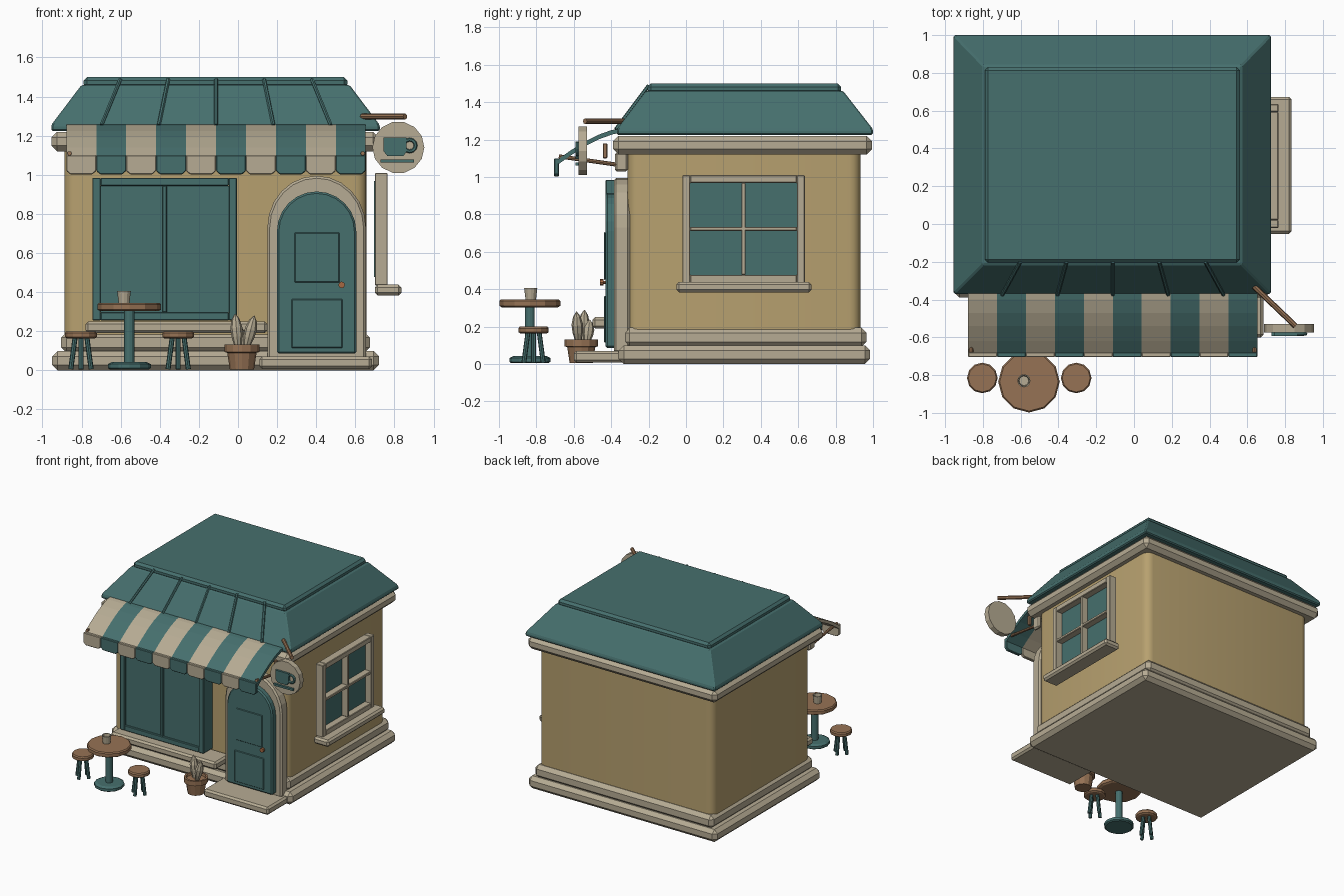
import bpy, bmesh, math
from mathutils import Vector

if "Cube" in bpy.data.objects:
    bpy.data.objects.remove(bpy.data.objects["Cube"])


def material(name, color):
    mat = bpy.data.materials.new(name)
    mat.use_nodes = True
    mat.diffuse_color = (*color, 1)
    mat.node_tree.nodes["Principled BSDF"].inputs["Base Color"].default_value = (*color, 1)
    return mat


teal = material("teal paint", (.061, .16, .155))
cream = material("cream stone", (.47, .41, .295))
plaster = material("ochre plaster", (.475, .355, .16))
wood = material("brown wood", (.305, .17, .09))
copper = material("copper", (.38, .14, .055))


def finish(name, mat, bm, bevel=0):
    bmesh.ops.recalc_face_normals(bm, faces=bm.faces)
    mesh = bpy.data.meshes.new(name)
    bm.to_mesh(mesh)
    bm.free()
    mesh.materials.append(mat)
    obj = bpy.data.objects.new(name, mesh)
    bpy.context.collection.objects.link(obj)
    if bevel:
        mod = obj.modifiers.new("edge", "BEVEL")
        mod.width = bevel
        mod.limit_method = "ANGLE"
    return obj


def loft(name, mat, rings, bevel=0):
    """Skin a stack of rings with equal point counts and cap both ends."""
    bm = bmesh.new()
    loops = [[bm.verts.new(p) for p in ring] for ring in rings]
    for low, high in zip(loops, loops[1:]):
        for i in range(len(low)):
            bm.faces.new((low[i - 1], low[i], high[i], high[i - 1]))
    bm.faces.new(loops[0])
    bm.faces.new(loops[-1])
    return finish(name, mat, bm, bevel)


def rect(x, y, z):
    return [(x[0], y[0], z), (x[1], y[0], z), (x[1], y[1], z), (x[0], y[1], z)]


def box(name, mat, x, y, z, bevel=0):
    return loft(name, mat, [rect(x, y, h) for h in z], bevel)


def lathe(name, mat, place, profile, sides=12):
    turn = [i * math.tau / sides for i in range(sides)]
    obj = loft(name, mat, [[(r * math.cos(a), r * math.sin(a), z) for a in turn]
                           for r, z in profile])
    obj.location = place
    return obj


def rod(name, mat, start, end, radius, sides=8):
    start, end = Vector(start), Vector(end)
    obj = lathe(name, mat, start, [(radius, 0), (radius, (end - start).length)], sides)
    obj.rotation_euler = (end - start).to_track_quat("Z", "Y").to_euler()
    return obj


def prism_y(name, mat, outline, y, bevel=0):
    return loft(name, mat, [[(px, d, pz) for px, pz in outline] for d in y], bevel)


def arch(x, half, base, spring, rise):
    """Outline of an arched doorway."""
    curve = [math.pi * i / 12 for i in range(13)]
    return ([(x + half, base)] +
            [(x + half * math.cos(a), spring + rise * math.sin(a)) for a in curve] +
            [(x - half, base)])


def window(name, frame, span, z, border, bar, depth, glass, on_side, cross):
    """Framed window on the front wall, or on the side wall."""
    def piece(part, mat, u, h, d, bevel=.004):
        x, y = (d, u) if on_side else (u, d)
        box(name + "_" + part, mat, x, y, h, bevel)
    (u0, u1), (z0, z1) = span, z
    inner = (u0 + border, u1 - border)
    piece("stile_a", frame, (u0, inner[0]), z, depth)
    piece("stile_b", frame, (inner[1], u1), z, depth)
    piece("bottom_rail", frame, inner, (z0, z0 + border), depth)
    piece("top_rail", frame, inner, (z1 - border, z1), depth)
    mid, level = (u0 + u1) / 2, (z0 + z1) / 2
    piece("mullion", frame, (mid - bar, mid + bar), (z0 + border, z1 - border), depth)
    if cross:
        piece("crossbar", frame, inner, (level - bar, level + bar), depth)
    piece("glass", teal, inner, (z0 + border, z1 - border), glass, 0)


# Building shell
box("foundation", cream, (-.95, .72), (-.36, .985), (0, .1), .028)
box("plinth", cream, (-.905, .675), (-.33, .965), (.09, .195), .028)
walls = box("walls", plaster, (-.888, .658), (-.313, .933), (.15, 1.16))
bm = bmesh.new()
bm.from_mesh(walls.data)
upright = [e for e in bm.edges if abs(e.verts[0].co.z - e.verts[1].co.z) > .5]
bmesh.ops.bevel(bm, geom=upright, offset=.06, segments=4, profile=.5, affect="EDGES")
bm.to_mesh(walls.data)
bm.free()
bpy.ops.object.select_all(action="DESELECT")
walls.select_set(True)
bpy.context.view_layer.objects.active = walls
bpy.ops.object.shade_smooth_by_angle()
box("cornice", cream, (-.955, .72), (-.39, .995), (1.12, 1.22), .03)

# Roof with a raised cap and seam ribs on the front slope
eave = ((-.955, .725), (-.37, 1))
loft("roof", teal, [rect(*eave, 1.225), rect(*eave, 1.255),
                    rect((-.8, .57), (-.215, .84), 1.46)], .008)
box("roof_cap", teal, (-.79, .56), (-.205, .83), (1.445, 1.5), .018)
for i in range(-2, 3):
    rod("roof_rib", teal, (-.112 + i * .293, -.375, 1.255),
        (-.112 + i * .245, -.2, 1.488), .01, 6)

# Striped awning with valance
curve = [(-.32, 1.265), (-.4, 1.25), (-.47, 1.225), (-.54, 1.19), (-.62, 1.14), (-.69, 1.09)]
section = curve + [(y + .008, z - .022) for y, z in reversed(curve)]
stripe = .1531
for i in range(10):
    left = -.878 + i * stripe
    right = left + stripe
    color = teal if i % 2 else cream
    loft("awning_stripe", color, [[(x, y, z) for y, z in section] for x in (left, right)])
    tab = [(left, 1.1), (right, 1.1), (right, 1.02), (right - .02, 1.002),
           (left + .02, 1.002), (left, 1.02)]
    prism_y("awning_valance", color, tab, (-.705, -.68), .004)
for x in (-.862, .638):
    rod("awning_arm", wood, (x, -.68, 1.11), (x, -.33, 1.06), .011)
    box("awning_arm_joint", wood, (x - .012, x + .012), (-.445, -.42), (1.1, 1.18), .004)
    box("awning_wall_bracket", cream, (x - .015, x + .015), (-.38, -.31), (1.03, 1.13), .01)

# Shop window and sill
window("shop_window", teal, (-.745, -.005), (.255, .985), .042, .012,
       (-.43, -.31), (-.415, -.32), False, False)
box("shop_window_sill", cream, (-.78, .15), (-.5, -.31), (.19, .25), .014)

# Arched door, step and knob
prism_y("door_frame", cream, arch(.402, .252, .06, .73, .265), (-.385, -.3), .012)
prism_y("door", teal, arch(.402, .203, .085, .71, .205), (-.43, -.35), .01)
for half, low, high in ((.115, .45, .705), (.13, .115, .365)):
    box("door_panel", teal, (.404 - half, .404 + half), (-.438, -.429), (low, high), .004)
rod("door_knob_stem", copper, (.53, -.42, .437), (.53, -.445, .437), .008)
rod("door_knob", copper, (.53, -.44, .437), (.53, -.46, .437), .017)
box("door_step", cream, (.11, .685), (-.6, -.33), (.008, .07), .014)

# Side window and sill
window("side_window", cream, (-.02, .635), (.435, 1.01), .042, .011,
       (.7, .765), (.695, .712), True, True)
box("side_window_sill", cream, (.7, .835), (-.052, .672), (.383, .438), .014)

# Hanging round sign with a cup emblem
rod("sign_disc", cream, (.82, -.53, 1.14), (.82, -.575, 1.14), .133, 14)
rod("sign_pole", wood, (.635, -.33, 1.298), (.855, -.54, 1.298), .015)
prism_y("sign_cup", teal, [(.765, 1.095), (.845, 1.095), (.862, 1.12), (.862, 1.19),
                           (.745, 1.19), (.745, 1.12)], (-.592, -.57))
box("sign_saucer", teal, (.728, .9), (-.592, -.57), (1.062, 1.078))
bpy.ops.mesh.primitive_torus_add(location=(.878, -.582, 1.15), rotation=(math.pi / 2, 0, 0),
                                 major_radius=.03, minor_radius=.01,
                                 major_segments=12, minor_segments=6)
handle = bpy.context.object
handle.name = "sign_cup_handle"
handle.data.materials.append(teal)

# Cafe table with a cup
spot = (-.556, -.835, 0)
lathe("table_top", wood, spot, [(.15, .303), (.163, .311), (.163, .337), (.155, .345)])
lathe("table_leg", teal, spot, [(.026, .03), (.026, .31)])
lathe("table_foot", teal, spot, [(.1, .005), (.11, .012), (.11, .032), (.09, .042)])
lathe("table_cup", cream, (-.583, -.83, .345),
      [(.028, 0), (.035, .06), (.029, .06), (.025, .02)])

# Stools with splayed legs
for x in (-.803, -.306):
    lathe("stool_seat", wood, (x, -.815, 0),
          [(.07, .163), (.081, .17), (.081, .191), (.074, .2)])
    for a in range(4):
        dx, dy = math.cos(a * math.pi / 2), math.sin(a * math.pi / 2)
        rod("stool_leg", teal, (x + dx * .052, -.815 + dy * .052, .006),
            (x + dx * .03, -.815 + dy * .03, .17), .013)

# Potted plant
lathe("plant_pot", wood, (.02, -.56, 0), [(.062, .005), (.075, .09), (.089, .094),
                                        (.089, .132), (.074, .132), (.07, .115)])
for dx, dy, tilt, length in ((-.02, .01, -.08, .18), (.02, -.015, .25, .175), (0, .03, -.2, .13)):
    leaf = lathe("plant_leaf", cream, (.02 + dx, -.56 + dy, .11),
                 [(.014, 0), (.028, length * .35), (.031, length * .6),
                  (.02, length * .85), (.002, length)], 8)
    leaf.rotation_euler = (-dy * 4, tilt, 0)
